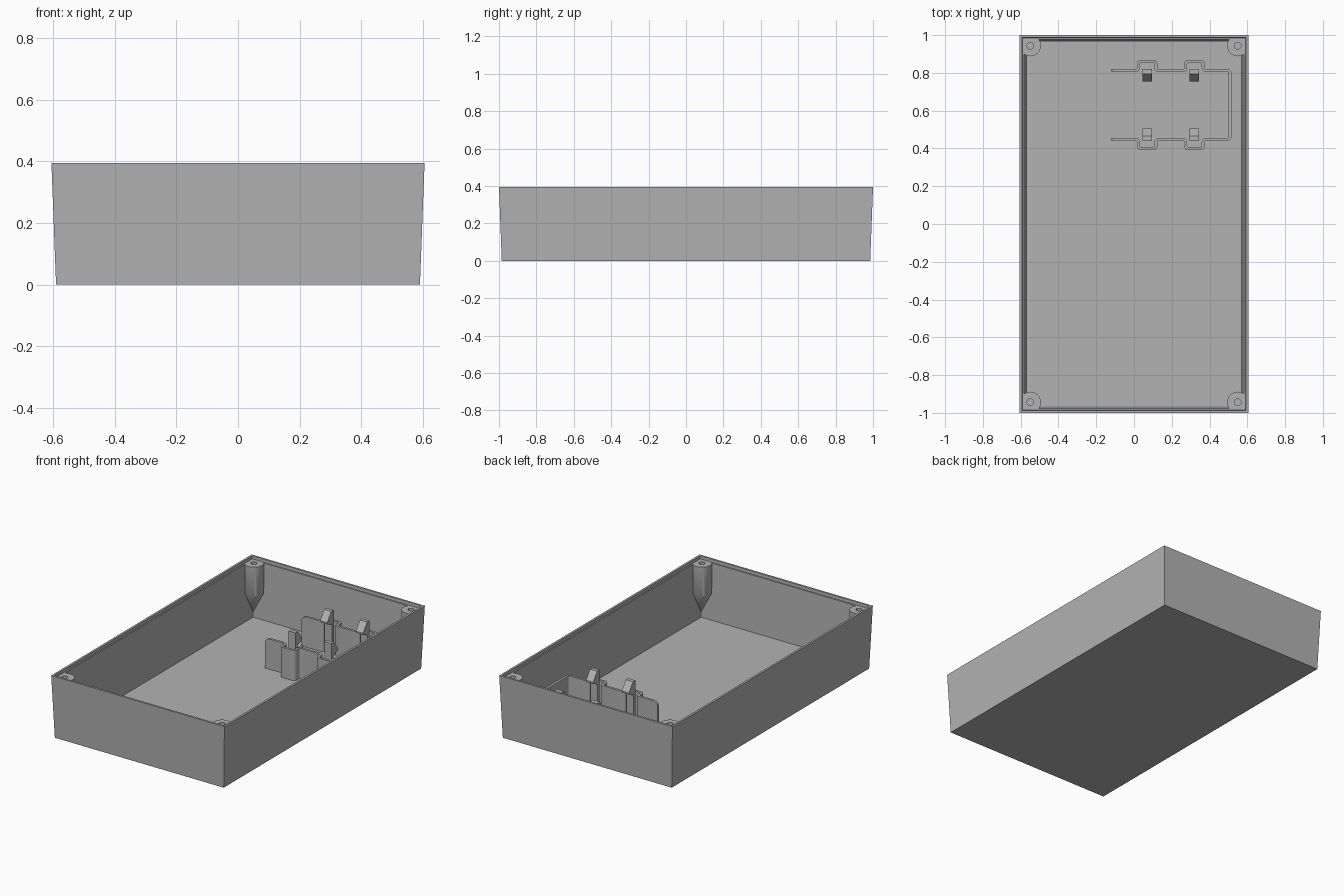
import bpy, bmesh, math
from mathutils import Vector

cube = bpy.data.objects.get("Cube")
if cube:
    bpy.data.objects.remove(cube, do_unlink=True)

grey = bpy.data.materials.new("grey plastic")
grey.use_nodes = True
GREY = (0.45, 0.45, 0.45, 1)
grey.diffuse_color = GREY
grey.node_tree.nodes["Principled BSDF"].inputs["Base Color"].default_value = GREY

HEIGHT, LEDGE, FLOOR = 0.395, 0.376, 0.022
MID_Y = 0.63          # centre line of the battery holder
WALL_TOP = 0.213


def finish(name, bm, smooth=False):
    bmesh.ops.recalc_face_normals(bm, faces=bm.faces)
    mesh = bpy.data.meshes.new(name)
    bm.to_mesh(mesh)
    bm.free()
    mesh.materials.append(grey)
    obj = bpy.data.objects.new(name, mesh)
    bpy.context.collection.objects.link(obj)
    if smooth:
        bpy.ops.object.select_all(action="DESELECT")
        obj.select_set(True)
        bpy.context.view_layer.objects.active = obj
        bpy.ops.object.shade_smooth_by_angle(angle=math.radians(35))
    return obj


def loft(bm, rings, cap_start=True, cap_end=True):
    """Skin closed rings of equal length."""
    loops = [[bm.verts.new(p) for p in ring] for ring in rings]
    for a, b in zip(loops, loops[1:]):
        for i in range(len(a)):
            j = (i + 1) % len(a)
            bm.faces.new((a[i], a[j], b[j], b[i]))
    if cap_start:
        bm.faces.new(loops[0])
    if cap_end:
        bm.faces.new(loops[-1])


def rect(x, y, z):
    return [(-x, -y, z), (x, -y, z), (x, y, z), (-x, y, z)]


def disc(x, y, r, z, n=32):
    return [(x + r * math.cos(math.tau * i / n), y + r * math.sin(math.tau * i / n), z)
            for i in range(n)]


# Tapered tray with a stepped rim
bm = bmesh.new()
loft(bm, [rect(0.59, 0.985, 0), rect(0.605, 1.0, HEIGHT), rect(0.592, 0.987, HEIGHT),
          rect(0.591, 0.986, LEDGE), rect(0.583, 0.978, LEDGE), rect(0.57, 0.965, FLOOR)])
finish("tray", bm)


# Screw posts, drawn into the corner at the foot
def corner_post(name, sx, sy):
    def clamp(ring):
        return [(sx * min(x, 0.59), sy * min(y, 0.985), z) for x, y, z in ring]
    cx, cy, r, hole = 0.549, 0.944, 0.056, 0.018
    rings = [disc(0.576, 0.971, 0.004, 0.05), disc(0.568, 0.963, 0.026, 0.11),
             disc(cx, cy, r, 0.19), disc(cx, cy, r, LEDGE + 0.001),
             disc(cx, cy, hole, LEDGE + 0.001), disc(cx, cy, hole, 0.2)]
    bm = bmesh.new()
    loft(bm, [clamp(ring) for ring in rings])
    finish(name, bm, True)


for sx, side in ((1, "left"), (-1, "right")):
    for sy, end in ((1, "back"), (-1, "front")):
        corner_post(f"{end}_{side}_screw_post", sx, sy)


# Holder wall: a filleted U-shaped path with a bay behind each clip
def fillet(points, radius, steps=4):
    out = [points[0]]
    for a, b, c in zip(points, points[1:], points[2:]):
        p, q = b + (a - b).normalized() * radius, b + (c - b).normalized() * radius
        for i in range(steps + 1):
            t = i / steps
            out.append(p * (1 - t) ** 2 + b * 2 * t * (1 - t) + q * t * t)
    return out + [points[-1]]


def offset(points, d):
    out = []
    for i, p in enumerate(points):
        a = (p - points[max(i - 1, 0)]).normalized()
        b = (points[min(i + 1, len(points) - 1)] - p).normalized()
        t = (a + b).normalized()
        n = Vector((-t.y, t.x))
        ref = a if a.length else b
        out.append(p + n * d / max(0.5, n.dot(Vector((-ref.y, ref.x)))))
    return out


CLIPS = (0.07, 0.32)
START, END, NEAR, BAY = -0.12, 0.508, 0.4475, 0.398
path = [Vector((START, NEAR))]
for x in CLIPS:
    path += [Vector((x - 0.046, NEAR)), Vector((x - 0.046, BAY)),
             Vector((x + 0.046, BAY)), Vector((x + 0.046, NEAR))]
path.append(Vector((END, NEAR)))
path += [Vector((p.x, 2 * MID_Y - p.y)) for p in reversed(path)]
path = fillet(path, 0.016)
outer, inner = offset(path, -0.0075), offset(path, 0.0075)
bm = bmesh.new()
loft(bm, [[(a.x, a.y, FLOOR - 0.005), (b.x, b.y, FLOOR - 0.005),
           (b.x, b.y, WALL_TOP), (a.x, a.y, WALL_TOP)] for a, b in zip(outer, inner)])
# Round the upper corner of both free ends
ends = [e for e in bm.edges
        if all(v.co.x < START + 0.001 and v.co.z > WALL_TOP - 0.001 for v in e.verts)]
bmesh.ops.bevel(bm, geom=ends, offset=0.03, segments=5, profile=0.5, affect="EDGES")
finish("holder_wall", bm, True)

# Low sill across the open end of the holder
bm = bmesh.new()
loft(bm, [[(x, y, z) for x, y in ((START, 0.45), (START + 0.015, 0.45),
                                  (START + 0.015, 0.81), (START, 0.81))]
          for z in (FLOOR - 0.005, FLOOR + 0.006)])
finish("holder_sill", bm)

# Snap clips: a post with an inward hook
PROFILE = ((0.19, 0.017), (0.17, 0.017), (0.17, 0.215), (0.125, 0.235),
           (0.125, 0.245), (0.165, 0.3), (0.19, 0.3))
for s, end in ((1, "back"), (-1, "front")):
    for x, side in zip(CLIPS, ("right", "left")):
        bm = bmesh.new()
        loft(bm, [[(x + dx, MID_Y + s * y, z) for y, z in PROFILE] for dx in (-0.025, 0.025)])
        finish(f"{end}_{side}_clip", bm)
